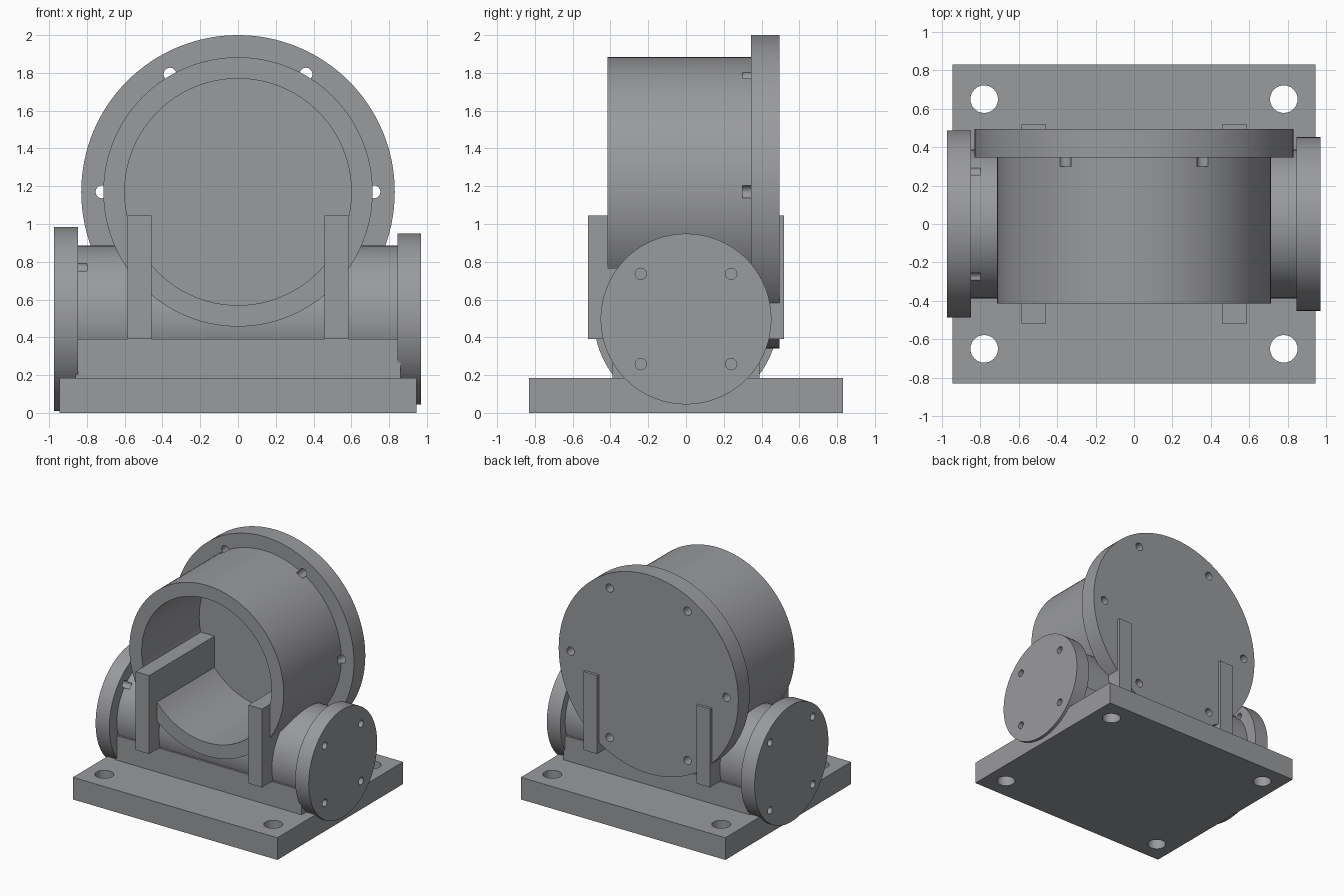
import bpy
import math

if "Cube" in bpy.data.objects:
    bpy.data.objects.remove(bpy.data.objects["Cube"])

grey = bpy.data.materials.new("cast_iron_grey")
grey.diffuse_color = (0.32, 0.325, 0.34, 1)
grey.use_nodes = True
grey.node_tree.nodes["Principled BSDF"].inputs["Base Color"].default_value = grey.diffuse_color

ROT = {"x": (0, math.pi / 2, 0), "y": (math.pi / 2, 0, 0), "z": (0, 0, 0)}


def box(name, lo, hi):
    """Axis-aligned block between two corners."""
    bpy.ops.mesh.primitive_cube_add(
        size=1, location=[(a + b) / 2 for a, b in zip(lo, hi)])
    ob = bpy.context.object
    ob.scale = [b - a for a, b in zip(lo, hi)]
    bpy.ops.object.transform_apply(location=True, rotation=True, scale=True)
    ob.name = name
    return ob


def rod(name, axis, start, end, centre, radius, sides=96):
    """Cylinder along an axis; centre gives the other two coordinates."""
    mid = list(centre)
    mid.insert("xyz".index(axis), (start + end) / 2)
    bpy.ops.mesh.primitive_cylinder_add(
        vertices=sides, radius=radius, depth=end - start,
        location=mid, rotation=ROT[axis])
    ob = bpy.context.object
    bpy.ops.object.transform_apply(location=True, rotation=True, scale=True)
    ob.name = name
    return ob


def cut(target, cutter):
    """Subtract the cutter and throw it away."""
    mod = target.modifiers.new("cut", "BOOLEAN")
    mod.operation = "DIFFERENCE"
    mod.solver = "EXACT"
    mod.object = cutter
    bpy.context.view_layer.objects.active = target
    bpy.ops.object.modifier_apply(modifier=mod.name)
    bpy.data.objects.remove(cutter, do_unlink=True)


def drill(targets, axis, start, end, centres, radius):
    for target in targets:
        for c in centres:
            cut(target, rod("cutter", axis, start, end, c, radius, 24))


def square(r, z=0.0):
    return [(sx * r, z + sz * r) for sx in (-1, 1) for sz in (-1, 1)]


DRUM_Z, PIPE_Z = 1.17, 0.497

# Base plate with four corner holes
base = box("base_plate", (-0.945, -0.83, 0), (0.945, 0.83, 0.185))
drill([base], "z", -0.1, 0.3,
      [(sx * 0.78, sy * 0.65) for sx in (-1, 1) for sy in (-1, 1)], 0.072)

# Pedestal and cross pipe, hollowed where the drum passes through
pedestal = box("pedestal", (-0.86, -0.388, 0.17), (0.86, 0.388, 0.39))
pipe = rod("cross_pipe", "x", -0.86, 0.86, (0, PIPE_Z), 0.388)
cut(pipe, rod("cutter", "y", -0.6, 0.345, (0, DRUM_Z), 0.6))

# End flanges of the cross pipe
left_flange = rod("left_flange", "x", -0.975, -0.848, (0, PIPE_Z), 0.487)
right_flange = rod("right_flange", "x", 0.845, 0.97, (0, PIPE_Z), 0.452)
drill([left_flange, pipe, pedestal], "x", -1.1, -0.8,
      square(0.283, PIPE_Z), 0.03)
drill([right_flange, pipe, pedestal], "x", 0.8, 1.1,
      square(0.239, PIPE_Z), 0.03)

# Drum shell, open at the front
drum = rod("drum", "y", -0.415, 0.35, (0, DRUM_Z), 0.713, 128)
cut(drum, rod("cutter", "y", -0.6, 0.5, (0, DRUM_Z), 0.6))

# Rear drum flange closing the bore, with six bolt holes
drum_flange = rod("drum_flange", "y", 0.345, 0.495, (0, DRUM_Z), 0.83, 128)
bolts = [(0.72 * math.cos(math.radians(a)),
          DRUM_Z + 0.72 * math.sin(math.radians(a)))
         for a in range(0, 360, 60)]
drill([drum, drum_flange], "y", 0.3, 0.6, bolts, 0.034)

# Upright support plates either side of the drum
for side, x in (("left", -0.522), ("right", 0.522)):
    box(side + "_support", (x - 0.063, -0.518, 0.39),
        (x + 0.063, 0.518, 1.045))

# One finish for all parts, smooth with crisp edges
for ob in list(bpy.data.objects):
    ob.data.materials.clear()
    ob.data.materials.append(grey)
    bpy.ops.object.select_all(action="DESELECT")
    ob.select_set(True)
    bpy.context.view_layer.objects.active = ob
    bpy.ops.object.shade_smooth_by_angle(angle=math.radians(30))
